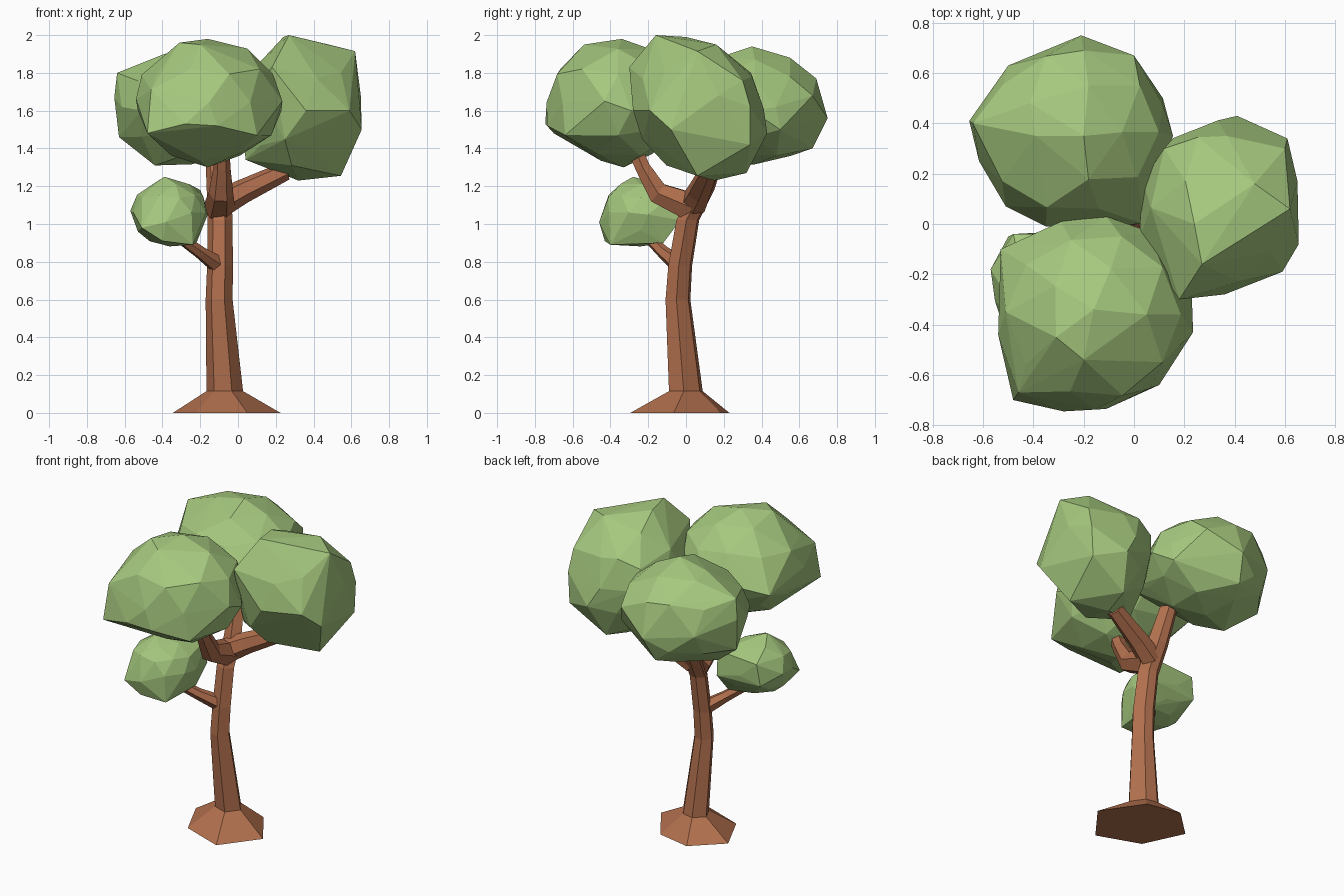
import bpy
import bmesh
import math
import random
from mathutils import Vector

random.seed(4)

default_cube = bpy.data.objects.get("Cube")
if default_cube:
    bpy.data.objects.remove(default_cube, do_unlink=True)


def make_material(name, colour):
    material = bpy.data.materials.new(name)
    material.use_nodes = True
    material.diffuse_color = (*colour, 1)
    shader = material.node_tree.nodes["Principled BSDF"]
    shader.inputs["Base Color"].default_value = (*colour, 1)
    shader.inputs["Roughness"].default_value = 0.9
    return material


bark = make_material("brown bark", (0.44, 0.16, 0.075))
leaf = make_material("leaf green", (0.38, 0.58, 0.21))

# Cross-sections: an uneven hexagon for the trunk, a regular one for branches
trunk_section = [(0.285, -0.035), (0.115, 0.215), (-0.105, 0.26),
                 (-0.285, 0.09), (-0.165, -0.165), (0.11, -0.265)]
branch_section = [(math.cos(math.tau * k / 6), math.sin(math.tau * k / 6))
                  for k in range(6)]


def finish(bm, name, material):
    bmesh.ops.recalc_face_normals(bm, faces=bm.faces)
    mesh = bpy.data.meshes.new(name)
    bm.to_mesh(mesh)
    bm.free()
    mesh.materials.append(material)
    obj = bpy.data.objects.new(name, mesh)
    bpy.context.collection.objects.link(obj)
    return obj


def limb(name, section, path, level=False):
    """Faceted tube: the section swept through (x, y, z, scale) stations."""
    bm = bmesh.new()
    centres = [Vector(station[:3]) for station in path]
    sides = len(section)
    rings = []
    for i, station in enumerate(path):
        before = centres[max(i - 1, 0)]
        after = centres[min(i + 1, len(path) - 1)]
        axis = Vector((0, 0, 1)) if level else (after - before).normalized()
        spin = Vector((0, 0, 1)).rotation_difference(axis)
        rings.append([
            bm.verts.new(centres[i] + spin @ (Vector((x, y, 0)) * station[3]))
            for x, y in section])
    for low, high in zip(rings, rings[1:]):
        for k in range(sides):
            n = (k + 1) % sides
            bm.faces.new((low[k], low[n], high[n], high[k]))
    bm.faces.new(rings[0][::-1])
    bm.faces.new(rings[-1])
    return finish(bm, name, bark)


def foliage(name, low, high, corners):
    """Convex faceted clump filling a box, pulled out to some corner points."""
    low, high = Vector(low), Vector(high)
    centre, half = (low + high) / 2, (high - low) / 2
    ball = bmesh.new()
    bmesh.ops.create_icosphere(ball, subdivisions=2, radius=1)
    points = []
    for vert in ball.verts:
        size = random.uniform(0.95, 1.0)
        points.append(centre + Vector(c * h * size for c, h in zip(vert.co, half)))
    ball.free()
    corners = [Vector(corner) for corner in corners]
    for corner in corners:
        points.remove(min(points, key=lambda p: (p - corner).length))
    bm = bmesh.new()
    for point in points + corners:
        bm.verts.new(point)
    bmesh.ops.convex_hull(bm, input=bm.verts)
    loose = [vert for vert in bm.verts if not vert.link_faces]
    bmesh.ops.delete(bm, geom=loose, context="VERTS")
    return finish(bm, name, leaf)


# Trunk with flared foot, leaning back into the rear clump
limb("trunk", trunk_section, [
    (-0.06, -0.03, 0, 1),
    (-0.07, 0, 0.115, 0.34),
    (-0.1, -0.042, 0.6, 0.25),
    (-0.095, -0.03, 0.78, 0.24),
    (-0.095, 0.01, 1.02, 0.23),
    (-0.1, 0.09, 1.18, 0.23),
    (-0.12, 0.17, 1.4, 0.19),
], level=True)

# Branches
limb("front_branch", branch_section, [
    (-0.1, 0.03, 1.09, 0.085),
    (-0.09, -0.15, 1.165, 0.065),
    (-0.085, -0.23, 1.3, 0.045),
    (-0.09, -0.28, 1.42, 0.045),
])
limb("left_branch", branch_section, [
    (-0.09, 0.04, 1.11, 0.075),
    (0.02, 0.07, 1.17, 0.065),
    (0.25, 0.12, 1.28, 0.05),
])
limb("low_branch", branch_section, [
    (-0.1, -0.03, 0.78, 0.05),
    (-0.2, -0.12, 0.85, 0.035),
    (-0.34, -0.22, 0.95, 0.028),
])

# Foliage clumps
foliage("front_foliage", (-0.54, -0.74, 1.31), (0.235, 0.02, 1.98), [
    (-0.48, -0.7, 1.48), (-0.28, -0.745, 1.53), (-0.11, -0.735, 1.52),
    (0.1, -0.64, 1.47), (0.235, -0.43, 1.65), (0.23, -0.29, 1.6),
    (-0.54, -0.44, 1.66), (-0.53, -0.1, 1.6), (-0.29, 0.01, 1.65),
    (-0.31, -0.45, 1.96), (-0.51, -0.35, 1.79), (-0.16, -0.34, 1.98),
    (-0.16, -0.33, 1.3), (-0.2, -0.54, 1.95), (-0.46, -0.67, 1.71),
    (-0.11, 0.03, 1.65), (0.06, -0.03, 1.6), (-0.2, -0.45, 1.335),
])
foliage("back_foliage", (-0.64, -0.01, 1.31), (0.15, 0.74, 1.93), [
    (-0.21, 0.75, 1.56), (-0.5, 0.63, 1.6), (-0.655, 0.41, 1.67),
    (0, 0.67, 1.68), (0.115, 0.5, 1.5), (0.155, 0.35, 1.6),
    (-0.63, 0.38, 1.46), (-0.44, 0.3, 1.31), (-0.25, 0.67, 1.4),
    (-0.64, 0.4, 1.8), (-0.51, 0.07, 1.6), (-0.2, 0.69, 1.77),
    (-0.39, 0.35, 1.9), (0.04, 0, 1.55), (-0.35, -0.01, 1.6),
    (-0.2, 0.35, 1.94),
])
foliage("left_foliage", (0.02, -0.29, 1.24), (0.645, 0.42, 1.98), [
    (0.27, -0.16, 2), (0.62, 0.06, 1.915), (0.48, 0.16, 1.95),
    (0.37, 0.35, 1.78), (0.41, 0.43, 1.48), (0.6, 0.34, 1.42),
    (0.65, 0.17, 1.68), (0.655, -0.08, 1.5), (0.59, -0.19, 1.6),
    (0.36, -0.28, 1.6), (0.18, -0.3, 1.83), (0.545, 0.06, 1.255),
    (0.32, 0.15, 1.23), (0.12, 0.3, 1.75), (0.04, 0, 1.34),
    (0.35, 0.32, 1.27), (0.24, 0, 1.99), (0.02, -0.06, 1.6),
    (0.61, 0.34, 1.62), (0.6, 0.3, 1.76), (0.36, -0.15, 1.41),
])
foliage("small_foliage", (-0.565, -0.45, 0.88), (-0.16, -0.03, 1.24), [
    (-0.39, -0.28, 1.25), (-0.2, -0.04, 1.18), (-0.48, -0.04, 1.16),
    (-0.22, -0.12, 0.9), (-0.4, -0.43, 0.91), (-0.53, -0.25, 0.96),
    (-0.51, -0.44, 0.98), (-0.16, -0.2, 1.05), (-0.57, -0.18, 1.07),
    (-0.5, -0.05, 1.02), (-0.2, -0.03, 1.02), (-0.24, -0.4, 0.89),
    (-0.38, -0.46, 1.01),
])
